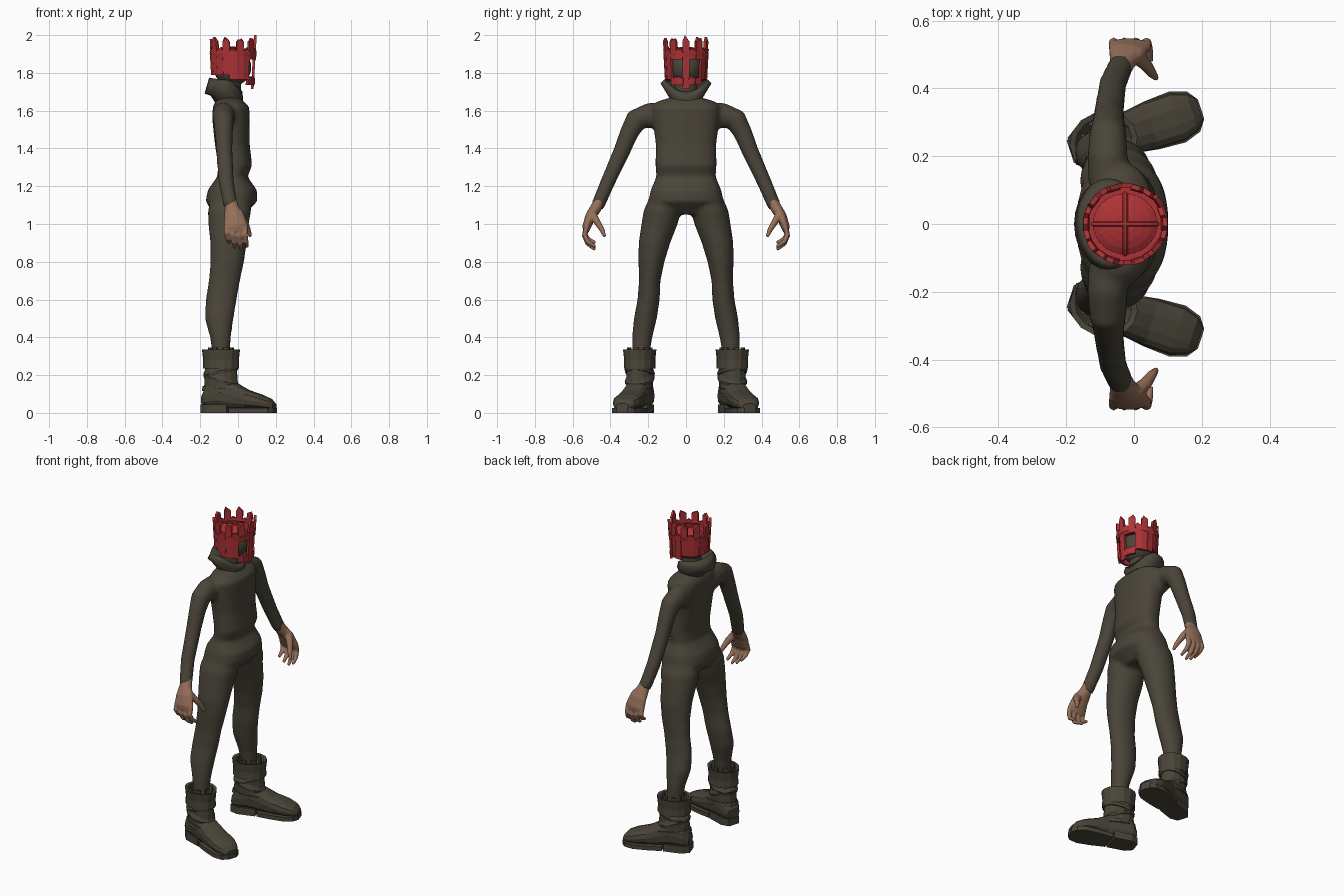
import bpy, bmesh, math, random
from mathutils import Vector, Matrix

random.seed(4)
X, Z = Vector((1, 0, 0)), Vector((0, 0, 1))
cube = bpy.data.objects.get("Cube")
if cube:
    bpy.data.objects.remove(cube, do_unlink=True)


def material(name, rgb):
    m = bpy.data.materials.new(name)
    m.use_nodes = True
    m.diffuse_color = (*rgb, 1)
    m.node_tree.nodes["Principled BSDF"].inputs["Base Color"].default_value = (*rgb, 1)
    return m


OLIVE = material("dark olive cloth", (0.068, 0.059, 0.041))
RED = material("painted red", (0.42, 0.032, 0.036))
SKIN = material("tan skin", (0.30, 0.16, 0.10))


def skin_rings(bm, rings):
    """Bridge rings of points into a closed skin."""
    rings = [[bm.verts.new(co) for co in ring] for ring in rings]
    n = len(rings[0])
    for low, high in zip(rings, rings[1:]):
        for i in range(n):
            j = (i + 1) % n
            bm.faces.new((low[i], low[j], high[j], high[i]))
    bm.faces.new(rings[0])
    bm.faces.new(rings[-1])


def tube(bm, stations, n=16, ref=X, axis=None, p=1.0, side=1, place=Matrix()):
    """Loft ellipses; each station is x, y, z, radius along ref, radius across."""
    pts = [Vector(s[:3]) for s in stations]
    rings = []
    for i, s in enumerate(stations):
        t = axis or pts[min(i + 1, len(pts) - 1)] - pts[max(i - 1, 0)]
        t = t.normalized()
        a = (ref - t * ref.dot(t)).normalized()
        b = t.cross(a)
        ring = []
        for k in range(n):
            ang = math.tau * (k + 0.5) / n
            c, d = (math.copysign(abs(f) ** p, f) for f in (math.cos(ang), math.sin(ang)))
            co = place @ (pts[i] + a * c * s[3] + b * d * s[4])
            ring.append((co.x, co.y * side, co.z))
        rings.append(ring)
    skin_rings(bm, rings)


def prism(bm, outline, z0, z1, place, side):
    rings = []
    for z in (z0, z1):
        cos = [place @ Vector((x, y, z)) for x, y in outline]
        rings.append([(c.x, c.y * side, c.z) for c in cos])
    skin_rings(bm, rings)


def finish(bm, name, mat, smooth=False, voxel=0, relax=0):
    bmesh.ops.recalc_face_normals(bm, faces=bm.faces[:])
    me = bpy.data.meshes.new(name)
    bm.to_mesh(me)
    bm.free()
    me.materials.append(mat)
    me.polygons.foreach_set("use_smooth", [smooth] * len(me.polygons))
    ob = bpy.data.objects.new(name, me)
    bpy.context.collection.objects.link(ob)
    if voxel:
        m = ob.modifiers.new("blend", "REMESH")
        m.mode, m.voxel_size, m.use_smooth_shade = "VOXEL", voxel, True
        m = ob.modifiers.new("relax", "SMOOTH")
        m.factor, m.iterations = 0.5, relax
    return ob


# Suit: torso, neck, arms and legs blended into one skin
bm = bmesh.new()
tube(bm, [(-.045, 0, 1.05, .08, .11), (-.035, 0, 1.12, .137, .20), (-.03, 0, 1.18, .13, .187),
          (-.03, 0, 1.25, .08, .157), (-.015, 0, 1.31, .09, .162), (-.03, 0, 1.42, .092, .16),
          (-.037, 0, 1.54, .098, .175), (-.037, 0, 1.62, .097, .18), (-.045, 0, 1.65, .075, .15),
          (-.045, 0, 1.67, .05, .08)], n=32, axis=Z, p=0.85)
tube(bm, [(-.045, 0, 1.6, .06, .065), (-.035, 0, 1.8, .055, .06)])
for s in (1, -1):
    tube(bm, [(-.075, .12, 1.565, .06, .08), (-.078, .2, 1.575, .06, .066), (-.077, .265, 1.55, .055, .061),
              (-.075, .302, 1.48, .048, .05), (-.073, .338, 1.39, .044, .045), (-.062, .415, 1.22, .041, .039),
              (-.038, .47, 1.09, .038, .036)], side=s)
    tube(bm, [(-.035, .1, 1.16, .1, .085), (-.045, .125, 1.07, .115, .1), (-.05, .14, 1.0, .107, .096),
              (-.05, .167, .9, .097, .084), (-.057, .183, .8, .089, .069), (-.072, .192, .7, .083, .057),
              (-.089, .198, .6, .082, .059), (-.1, .215, .5, .076, .061), (-.093, .232, .4, .055, .054),
              (-.09, .238, .33, .048, .048), (-.09, .243, .24, .048, .048)], n=24, axis=Z, side=s)
finish(bm, "suit", OLIVE, True, 0.011, 7)

# Hands
bm = bmesh.new()
for s in (1, -1):
    tube(bm, [(-.037, .455, 1.125, .03, .028), (-.033, .477, 1.085, .038, .031), (-.02, .506, 1.04, .055, .028),
              (-.012, .526, .985, .064, .023), (-.01, .53, .96, .055, .016)], side=s)
    for x, drop in ((-.06, .085), (-.028, .11), (.005, .12), (.037, .105)):
        tube(bm, [(x, .524, .99, .015, .014), (x, .537, .985 - drop * .4, .015, .014),
                  (x + .006, .52, .985 - drop * .75, .013, .013),
                  (x + .012, .48, .985 - drop, .009, .009)], n=10, side=s)
    tube(bm, [(.0, .5, 1.06, .025, .022), (.035, .47, 1.01, .02, .018), (.053, .445, .97, .015, .014),
              (.066, .43, .933, .009, .009)], n=10, side=s)
finish(bm, "hands", SKIN, True, 0.005, 3)

# Boots: foot, shaft, folds, strap, turned cuff, pull tabs, sole and heel
place = Matrix.Translation((-.09, .245, 0)) @ Matrix.Rotation(math.radians(18), 4, "Z")
bm = bmesh.new()
for s in (1, -1):
    kw = dict(n=14, side=s, place=place)
    foot = ((-.098, .04, .1, .042), (-.07, .03, .15, .06), (0, .025, .2, .066), (.08, .02, .162, .064),
            (.15, .02, .122, .072), (.23, .018, .095, .074), (.275, .016, .075, .058), (.298, .016, .05, .035))
    tube(bm, [(x, 0, (lo + hi) / 2, (hi - lo) / 2, w) for x, lo, hi, w in foot], ref=Z, axis=X, p=0.75, **kw)
    tube(bm, [(0, 0, .1, .092, .066), (0, 0, .17, .09, .068), (0, 0, .26, .084, .068)], axis=Z, **kw)
    for tilt, z, ra, rb in ((.3, .165, .1, .075), (-.25, .205, .098, .076)):
        tube(bm, [(0, 0, z, ra * .95, rb), (0, 0, z + .015, ra, rb + .003), (0, 0, z + .04, ra * .88, rb * .9)],
             axis=Vector((tilt, 0, 1)), **kw)
    tube(bm, [(.022, 0, .105, .127, .074), (.018, 0, .13, .118, .073)], axis=Vector((.1, 0, 1)), **kw)
    tube(bm, [(0, 0, .25, .08, .07), (0, 0, .235, .098, .083), (0, 0, .28, .096, .081), (0, 0, .335, .102, .087),
              (0, 0, .33, .085, .07), (0, 0, .29, .055, .052)], axis=Z, **kw)
    for k in range(7):
        spin = Matrix.Rotation(math.tau * k / 7, 4, "Z")
        prism(bm, [(.058, -.013), (.068, -.013), (.068, .013), (.058, .013)], .28, .347, place @ spin, s)
    half = [(.06, .06), (.15, .074), (.23, .079), (.28, .062), (.303, .03)]
    prism(bm, half + [(x, -y) for x, y in reversed(half)], 0, .026, place, s)
    half = [(.05, .06), (-.06, .06), (-.103, .035)]
    prism(bm, half + [(x, -y) for x, y in reversed(half)], 0, .045, place, s)
finish(bm, "boots", OLIVE)

# Collar: folded cowl, high behind and low at the throat
bm = bmesh.new()
levels = []
for cx, rx, ry, back, mid, front in ((-.045, .068, .075, 1.63, 1.63, 1.63), (-.06, .085, .09, 1.68, 1.67, 1.635),
                                     (-.075, .102, .135, 1.69, 1.745, 1.665), (-.065, .088, .115, 1.775, 1.765, 1.7),
                                     (-.045, .06, .07, 1.73, 1.72, 1.68)):
    ring = []
    for k in range(24):
        c, d = math.cos(math.tau * k / 24), math.sin(math.tau * k / 24)
        ring.append((cx + rx * c, ry * d, mid + ((front if c > 0 else back) - mid) * c * c))
    levels.append(ring)
skin_rings(bm, levels)
finish(bm, "collar", OLIVE, True)

# Head seen through the eye openings
bm = bmesh.new()
bmesh.ops.create_uvsphere(bm, u_segments=24, v_segments=16, radius=1,
                          matrix=Matrix.Translation((-.03, 0, 1.83)) @ Matrix.Diagonal((.1, .088, .1, 1)))
finish(bm, "head", OLIVE, True)

# Helmet: ring of rough pointed planks with two eye openings
CX, RX, RY, N = -.026, .115, .11, 20
bm = bmesh.new()


def plank(angle, bottom, shoulder, tip, lean, out):
    c, d = math.cos(angle), math.sin(angle)
    tangent = Vector((-RX * d, RY * c, 0)).normalized()
    normal = Vector((tangent.y, -tangent.x, 0))
    w = .0195
    outline = [(-w, bottom), (w, bottom), (w, shoulder), (lean, tip), (-w, shoulder)]
    rings = []
    for depth in (out, out - .014):
        ring = []
        for u, z in outline:
            grow = 1 + (z - 1.87) * 0.5
            ring.append(Vector((CX + RX * c * grow, RY * d * grow, z)) + tangent * u + normal * depth)
        rings.append(ring)
    skin_rings(bm, rings)


for i in range(N):
    k = min(i, N - i)
    bottom = 1.715 if k == 0 else 1.735 if k < 3 else 1.765 if k < 6 else 1.79
    shoulder, tip = (1.965, 1.985) if k % 2 == 0 else (1.915, 1.93)
    tip = 2.0 if k == 0 else tip + random.uniform(-.008, .008)
    lean, out = random.uniform(-.012, .012), random.uniform(.002, .009)
    angle = math.tau * i / N
    if k in (1, 2):
        plank(angle, 1.87, shoulder, tip, lean, out)
        plank(angle, bottom, 1.772, 1.78, lean, out)
    else:
        plank(angle, bottom, shoulder, tip, lean, out)
tube(bm, [(CX, 0, 1.885, RX + .008, RY + .008), (CX, 0, 1.905, RX + .011, RY + .011)], n=N, axis=Z)
finish(bm, "helmet_planks", RED)

# Helmet crown: shallow dome with crossed ridges
bm = bmesh.new()
arc = [math.radians(a) for a in range(0, 90, 15)]
tube(bm, [(CX, 0, 1.88 + .052 * math.sin(a), .108 * math.cos(a), .102 * math.cos(a)) for a in arc], n=24, axis=Z)
for direction, reach in ((X, .105), (Vector((0, 1, 0)), .1)):
    path = []
    for deg in range(-75, 76, 15):
        t = math.radians(deg)
        co = Vector((CX, 0, 1.88 + .054 * math.cos(t))) + direction * reach * math.sin(t)
        path.append((*co, .006, .008))
    tube(bm, path, n=6, ref=Z)
finish(bm, "helmet_crown", RED)
